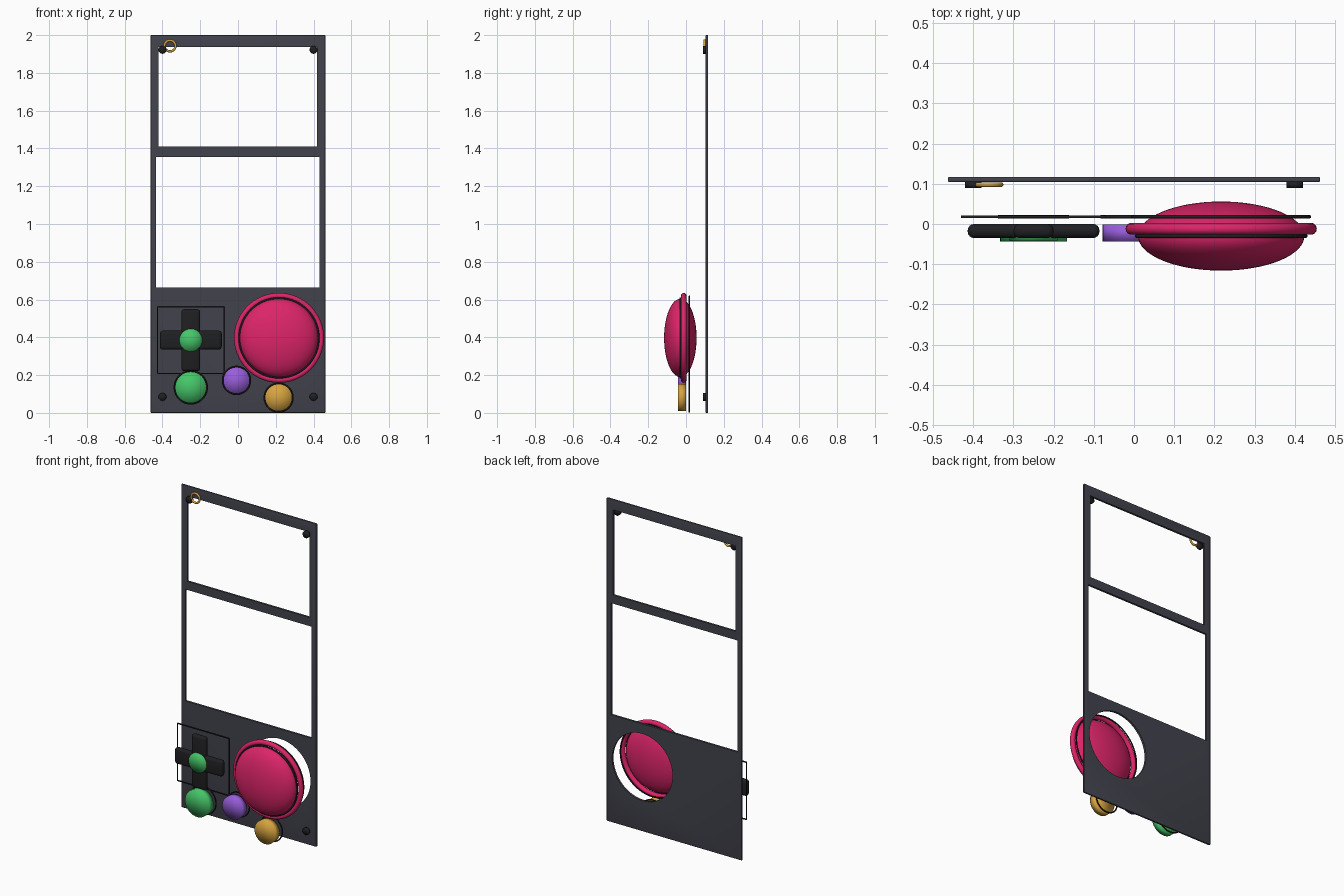
import bpy
from math import pi

cube = bpy.data.objects.get("Cube")
if cube:
    bpy.data.objects.remove(cube, do_unlink=True)


def material(name, r, g, b):
    m = bpy.data.materials.new(name)
    m.use_nodes = True
    m.diffuse_color = (r, g, b, 1)
    m.node_tree.nodes["Principled BSDF"].inputs["Base Color"].default_value = (r, g, b, 1)
    return m


SLATE = material("slate grey", 0.055, 0.055, 0.075)
BLACK = material("soft black", 0.014, 0.014, 0.016)
PINK = material("raspberry pink", 0.72, 0.018, 0.14)
GREEN = material("green", 0.06, 0.56, 0.14)
PURPLE = material("purple", 0.31, 0.11, 0.70)
GOLD = material("gold", 0.68, 0.37, 0.05)


def finish(name, mat):
    ob = bpy.context.object
    ob.name = name
    if mat:
        ob.data.materials.append(mat)
    return ob


def box(name, mat, x0, x1, y0, y1, z0, z1, bevel=0.0, segments=3):
    centre = ((x0 + x1) / 2, (y0 + y1) / 2, (z0 + z1) / 2)
    bpy.ops.mesh.primitive_cube_add(size=1, location=centre)
    ob = finish(name, mat)
    ob.scale = (x1 - x0, y1 - y0, z1 - z0)
    bpy.ops.object.transform_apply(location=False, rotation=False, scale=True)
    if bevel:
        mod = ob.modifiers.new("rounding", "BEVEL")
        mod.width, mod.segments = bevel, segments
        bpy.ops.object.modifier_apply(modifier=mod.name)
        bpy.ops.object.shade_smooth_by_angle()
    return ob


def disc(name, mat, x, z, radius, y0, y1, smooth=True):
    bpy.ops.mesh.primitive_cylinder_add(
        vertices=64, radius=radius, depth=y1 - y0, end_fill_type="TRIFAN",
        location=(x, (y0 + y1) / 2, z), rotation=(pi / 2, 0, 0))
    if smooth:
        bpy.ops.object.shade_smooth()
    return finish(name, mat)


def ring(name, mat, x, y, z, major, minor):
    bpy.ops.mesh.primitive_torus_add(
        major_radius=major, minor_radius=minor, major_segments=72, minor_segments=14,
        location=(x, y, z), rotation=(pi / 2, 0, 0))
    bpy.ops.object.shade_smooth()
    return finish(name, mat)


PAD_X, PAD_Z = 0.217, 0.397

# Back panel with two windows and a round opening behind the pad
panel = box("back_panel", SLATE, -0.463, 0.463, 0.104, 0.117, 0, 2, 0.004)
cutters = [
    box("upper_window_cutter", None, -0.42, 0.418, 0, 0.2, 1.409, 1.937),
    box("lower_window_cutter", None, -0.434, 0.432, 0, 0.2, 0.665, 1.356),
    disc("round_cutter", None, PAD_X, PAD_Z, 0.207, 0, 0.2, smooth=False),
]
bpy.context.view_layer.objects.active = panel
for cutter in cutters:
    mod = panel.modifiers.new("opening", "BOOLEAN")
    mod.operation, mod.solver, mod.object = "DIFFERENCE", "EXACT", cutter
    bpy.ops.object.modifier_apply(modifier=mod.name)
    bpy.data.objects.remove(cutter, do_unlink=True)

# Corner screws and the small hanging ring
for side, x in (("right", -0.4), ("left", 0.4)):
    for level, z in (("lower", 0.085), ("upper", 1.922)):
        disc(f"{level}_{side}_screw", BLACK, x, z, 0.021, 0.09, 0.106)
ring("hanging_ring", GOLD, -0.36, 0.098, 1.943, 0.029, 0.006)

# Large round pad: dome, rim and dark seams
bpy.ops.mesh.primitive_uv_sphere_add(
    segments=64, ring_count=32, radius=1, location=(PAD_X, -0.03, PAD_Z), rotation=(pi / 2, 0, 0))
dome = finish("pad_dome", PINK)
dome.scale = (0.207, 0.207, 0.086)
bpy.ops.object.shade_smooth()
ring("pad_rim", PINK, PAD_X, -0.012, PAD_Z, 0.223, 0.015)
ring("pad_front_seam", BLACK, PAD_X, -0.03, PAD_Z, 0.21, 0.005)
ring("pad_back_seam", BLACK, PAD_X, 0.018, PAD_Z, 0.22, 0.004)

# Direction cross inside a thin square outline
CX, CZ = -0.25, 0.385
ARM, HALF = 0.164, 0.05
box("cross_horizontal", BLACK, CX - ARM, CX + ARM, -0.035, 0, CZ - HALF, CZ + HALF, 0.016, 4)
box("cross_vertical", BLACK, CX - HALF, CX + HALF, -0.035, 0, CZ - ARM, CZ + ARM, 0.016, 4)
disc("cross_centre", GREEN, CX, CZ, 0.06, -0.042, -0.005)

EDGE, WIRE = 0.177, 0.003
for side, s in (("lower", -1), ("upper", 1)):
    z = CZ + s * EDGE
    box(f"outline_{side}", BLACK, CX - EDGE, CX + EDGE, 0.015, 0.021, z - WIRE, z + WIRE)
for side, s in (("right", -1), ("left", 1)):
    x = CX + s * EDGE
    box(f"outline_{side}", BLACK, x - WIRE, x + WIRE, 0.015, 0.021, CZ - EDGE, CZ + EDGE)

# Round buttons with a dark ring behind each
for name, mat, x, z, r in (("green", GREEN, -0.25, 0.135, 0.083),
                           ("purple", PURPLE, -0.008, 0.172, 0.07),
                           ("gold", GOLD, 0.215, 0.081, 0.072)):
    disc(f"{name}_button", mat, x, z, r, -0.043, -0.001)
    ring(f"{name}_button_ring", BLACK, x, 0.018, z, r + 0.004, 0.004)
